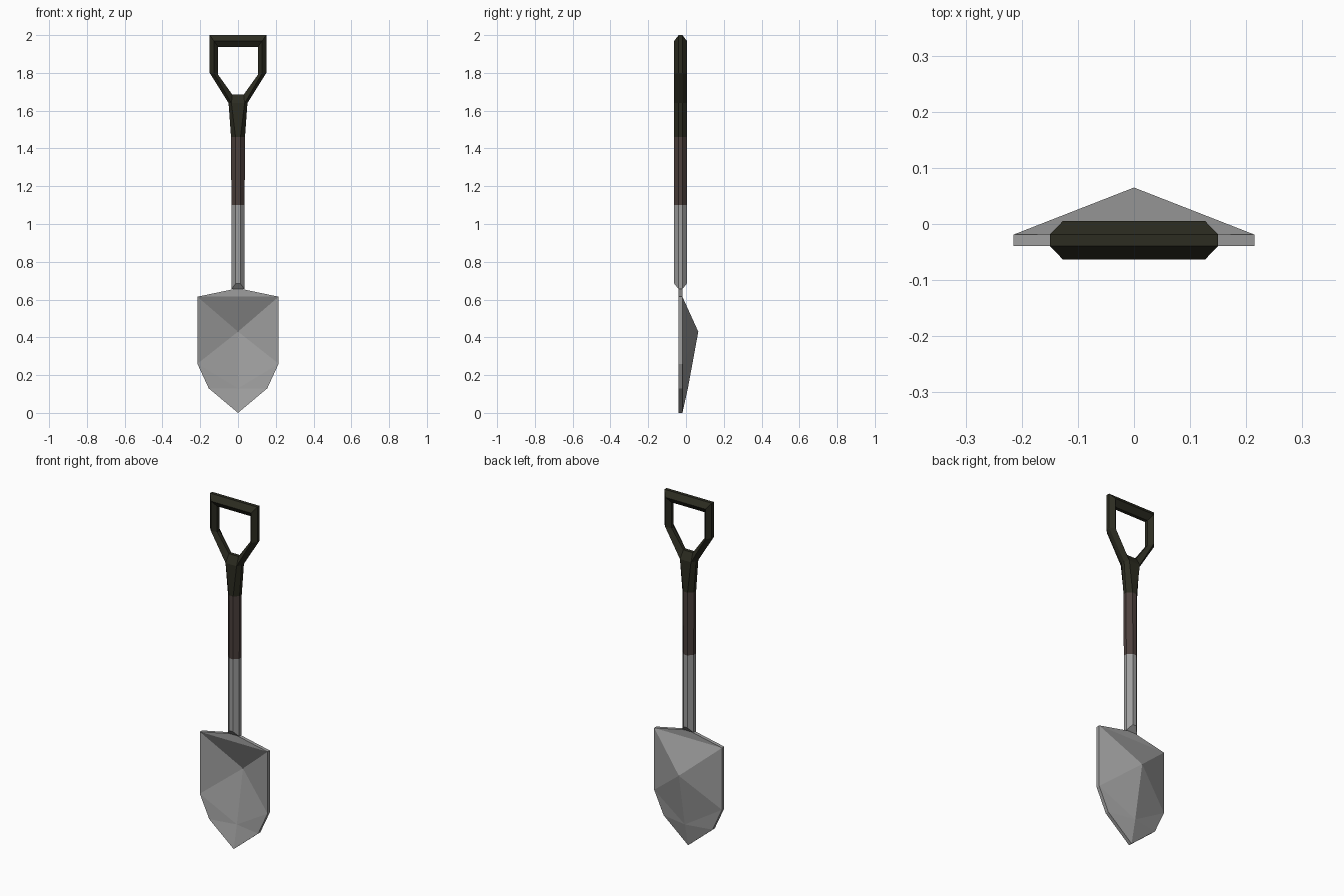
import bpy, bmesh

cube = bpy.data.objects.get("Cube")
if cube:
    bpy.data.objects.remove(cube)

CY = -0.029          # depth of the shaft axis
FLAT, DEEP = 0.01, 0.034   # half depth of the side flats and of the whole section


def material(name, colour):
    m = bpy.data.materials.new(name)
    m.use_nodes = True
    m.diffuse_color = (*colour, 1)
    m.node_tree.nodes["Principled BSDF"].inputs["Base Color"].default_value = (*colour, 1)
    return m


steel = material("steel grey", (0.34, 0.34, 0.34))
wood = material("dark brown", (0.072, 0.051, 0.046))
plastic = material("dark olive", (0.025, 0.025, 0.015))


def build(name, faces, mat):
    """Make a flat-shaded object from faces given as lists of points."""
    bm = bmesh.new()
    for face in faces:
        bm.faces.new([bm.verts.new(p) for p in face])
    bmesh.ops.remove_doubles(bm, verts=bm.verts, dist=0.0005)
    bmesh.ops.recalc_face_normals(bm, faces=bm.faces)
    mesh = bpy.data.meshes.new(name)
    bm.to_mesh(mesh)
    bm.free()
    mesh.materials.append(mat)
    obj = bpy.data.objects.new(name, mesh)
    bpy.context.collection.objects.link(obj)
    return obj


def bridge(a, b):
    n = len(a)
    return [[a[i], a[(i + 1) % n], b[(i + 1) % n], b[i]] for i in range(n)]


def octagon(z, half, front, z_front=None):
    """Shaft section: side flats at x = half, front and back flats at x = front."""
    zf = z if z_front is None else z_front
    quarter = [(half, -FLAT, z), (half, FLAT, z), (front, DEEP, zf), (-front, DEEP, zf)]
    ring = quarter + [(-x, -y, h) for x, y, h in quarter]
    return [(x, CY + y, h) for x, y, h in ring]


# Steel socket, wedge-shaped where it meets the blade
low = octagon(0.655, 0.035, 0.012, 0.685)
joint = octagon(1.1, 0.035, 0.012)
neck = octagon(1.46, 0.037, 0.013)
wedge = [[low[1], low[2], low[3], low[4]], [low[5], low[6], low[7], low[0]],
         [low[0], low[1], low[4], low[5]]]
build("socket", bridge(low, joint) + wedge, steel)

# Wooden shaft
build("shaft", bridge(joint, neck), wood)

# Handle: flared collar and a six-sided bar running round the opening
faces = bridge(neck, octagon(1.64, 0.05, 0.035))
right = [((0.05, 1.64), (0.035, 1.64), (0.03, 1.685)),
         ((0.15, 1.8), (0.127, 1.797), (0.105, 1.79)),
         ((0.15, 2.0), (0.127, 1.969), (0.105, 1.937))]
stations = right + [tuple((-x, z) for x, z in s) for s in reversed(right)]
rings = []
for outer, mid, inner in stations:
    section = [(outer, FLAT), (mid, DEEP), (inner, FLAT),
               (inner, -FLAT), (mid, -DEEP), (outer, -FLAT)]
    rings.append([(p[0], CY + y, p[1]) for p, y in section])
for a, b in zip(rings, rings[1:]):
    faces += bridge(a, b)
# floor of the opening
first, last = rings[0], rings[-1]
for i in (1, 2, 3):
    faces.append([first[i], first[i + 1], last[i + 1], last[i]])
build("handle", faces, plastic)

# Blade: a dished sheet of even thickness
RIM, THICK = -0.019, 0.02
apex, fold = (0, 0.065, 0.43), (0, 0.01, 0.13)
edge = [(0, RIM, 0.66), (0.215, RIM, 0.615), (0.215, RIM, 0.26),
        (0.155, RIM, 0.13), (0, RIM, 0)]
top, corner, side, shoulder, tip = edge


def flip(face):
    return [(-x, y, z) for x, y, z in face]


def front(face):
    return [(x, y - THICK, z) for x, y, z in face]


half = [[corner, side, apex], [side, shoulder, fold], [side, fold, apex],
        [shoulder, tip, fold]]
sheet = half + [flip(f) for f in half]
sheet += [[corner, apex, flip([corner])[0]], [top, corner, flip([corner])[0]]]
rim = [[a, b, *front([b, a])] for a, b in zip(edge, edge[1:])]
build("blade", sheet + [front(f) for f in sheet] + rim + [flip(f) for f in rim], steel)
